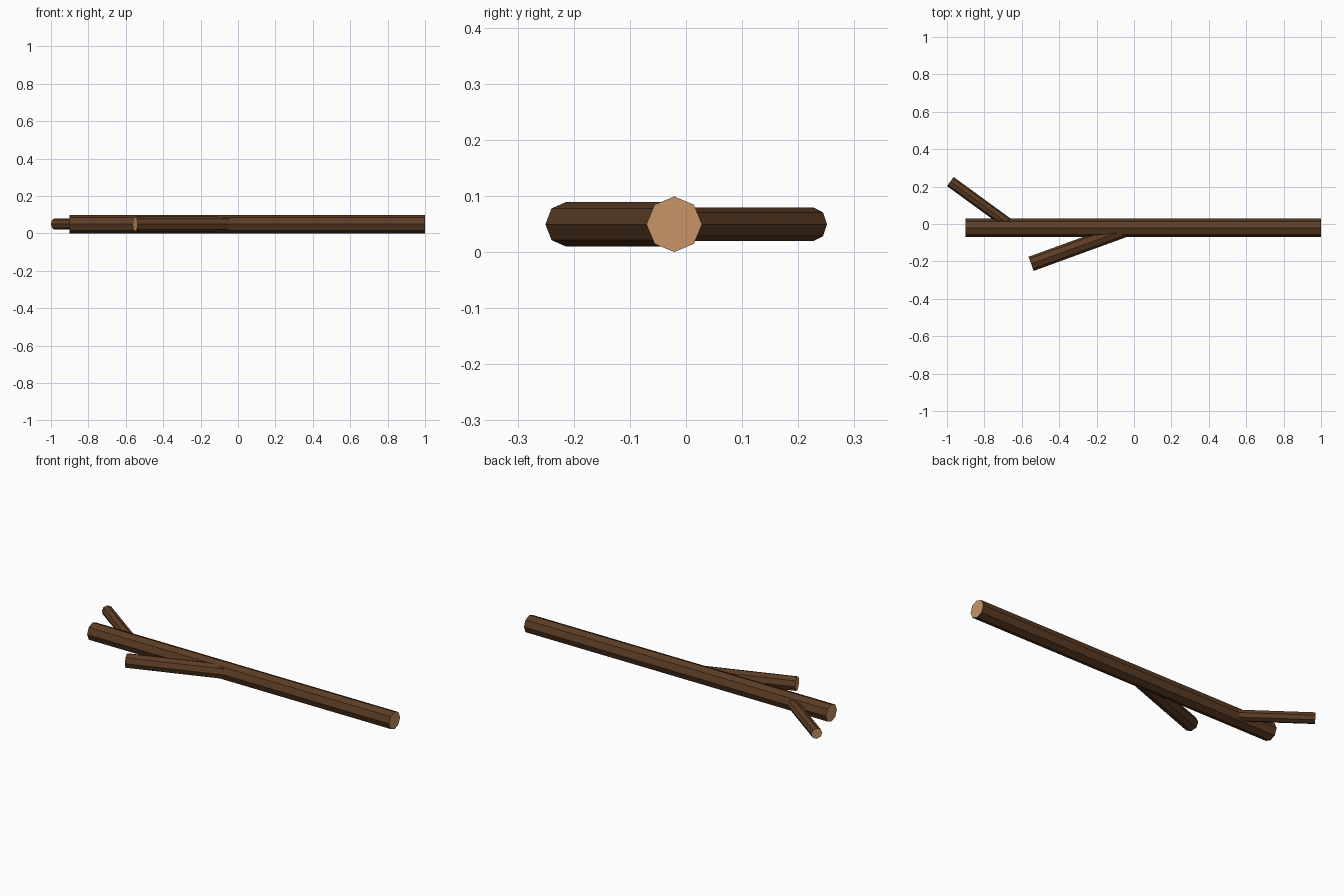
import bpy
import bmesh
import math
from mathutils import Vector, Matrix

if "Cube" in bpy.data.objects:
    bpy.data.objects.remove(bpy.data.objects["Cube"])


def flat_material(name, rgb):
    mat = bpy.data.materials.new(name)
    mat.diffuse_color = (*rgb, 1.0)
    mat.use_nodes = True
    mat.node_tree.nodes["Principled BSDF"].inputs["Base Color"].default_value = mat.diffuse_color
    return mat


bark = flat_material("dark_bark", (0.107, 0.046, 0.018))
cut_wood = flat_material("cut_wood", (0.58, 0.30, 0.138))
HEIGHT = 0.0495   # centre height of all the wood


def limb(name, start, end, radius):
    """Eight-sided bark cylinder between two (x, y) points, with cut-wood ends."""
    a, b = Vector((*start, HEIGHT)), Vector((*end, HEIGHT))
    axis = (b - a).normalized()
    up = Vector((0, 0, 1))            # a corner of the octagon points straight up
    side = up.cross(axis)
    frame = Matrix((up, side, axis)).transposed().to_4x4()
    frame.translation = (a + b) / 2

    bm = bmesh.new()
    bmesh.ops.create_cone(bm, cap_ends=True, segments=8, radius1=radius,
                          radius2=radius, depth=(b - a).length)
    for face in bm.faces:
        face.material_index = 1 if abs(face.normal.z) > 0.9 else 0
    bm.transform(frame)
    mesh = bpy.data.meshes.new(name)
    bm.to_mesh(mesh)
    bm.free()
    mesh.materials.append(bark)
    mesh.materials.append(cut_wood)
    obj = bpy.data.objects.new(name, mesh)
    bpy.context.collection.objects.link(obj)
    return obj


# Long straight log
limb("main_log", (1.0, -0.021), (-0.9, -0.021), 0.0495)
# Thick branch on the front side
limb("thick_branch", (-0.025, -0.022), (-0.55, -0.213), 0.04)
# Thin branch on the back side
limb("thin_branch", (-0.64, -0.022), (-0.982, 0.227), 0.03)
